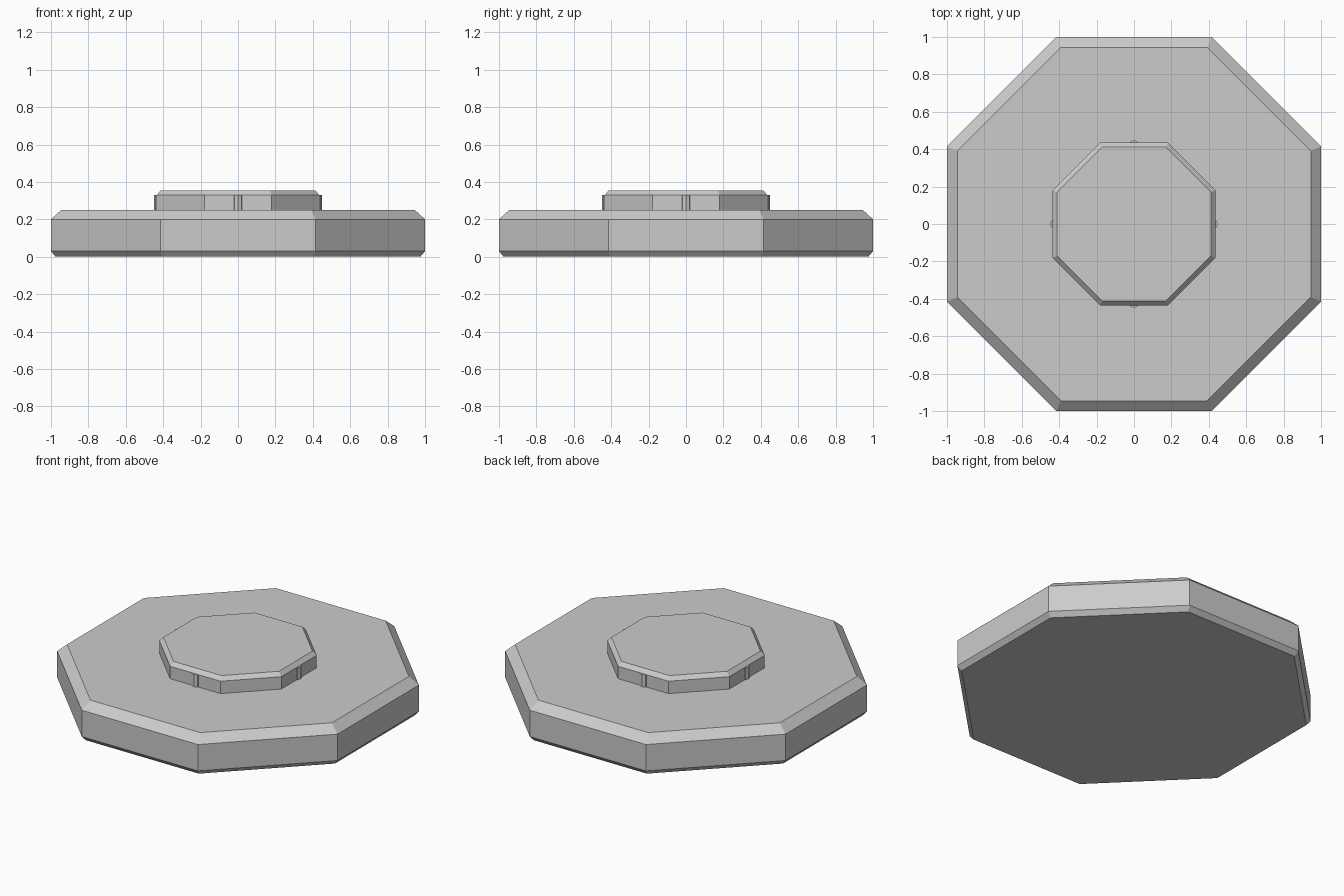
import bpy, math

cube = bpy.data.objects.get("Cube")
if cube:
    bpy.data.objects.remove(cube, do_unlink=True)

grey = bpy.data.materials.new("stone grey")
grey.use_nodes = True
colour = (0.6, 0.6, 0.6, 1)
grey.diffuse_color = colour
grey.node_tree.nodes["Principled BSDF"].inputs["Base Color"].default_value = colour


def octagon_prism(name, rings, turn=math.pi / 8, centre=(0, 0)):
    """Stack octagonal rings of (corner radius, height) into a closed solid."""
    verts = [(centre[0] + r * math.cos(turn + i * math.tau / 8),
              centre[1] + r * math.sin(turn + i * math.tau / 8), z)
             for r, z in rings for i in range(8)]
    faces = [tuple(reversed(range(8))), tuple(range(len(verts) - 8, len(verts)))]
    for k in range(len(rings) - 1):
        for i in range(8):
            a, b = k * 8 + i, k * 8 + (i + 1) % 8
            faces.append((a, b, b + 8, a + 8))
    mesh = bpy.data.meshes.new(name)
    mesh.from_pydata(verts, [], faces)
    mesh.materials.append(grey)
    obj = bpy.data.objects.new(name, mesh)
    bpy.context.collection.objects.link(obj)
    return obj


# Convert flat-to-flat half width into corner radius
corner = 1 / math.cos(math.pi / 8)

# Wide base slab with bevelled rims
octagon_prism("base_slab", [(0.975 * corner, 0), (corner, 0.03),
                            (corner, 0.2), (0.945 * corner, 0.25)])

# Raised centre cap with a bevelled top
octagon_prism("centre_cap", [(0.435 * corner, 0.24), (0.435 * corner, 0.33),
                             (0.412 * corner, 0.355)])

# Small pegs half sunk in the middle of four cap sides
for side, angle in zip(("left", "back", "right", "front"), range(4)):
    a = angle * math.pi / 2
    octagon_prism(side + "_peg", [(0.028, 0.24), (0.028, 0.33)], 0,
                  (0.42 * math.cos(a), 0.42 * math.sin(a)))
